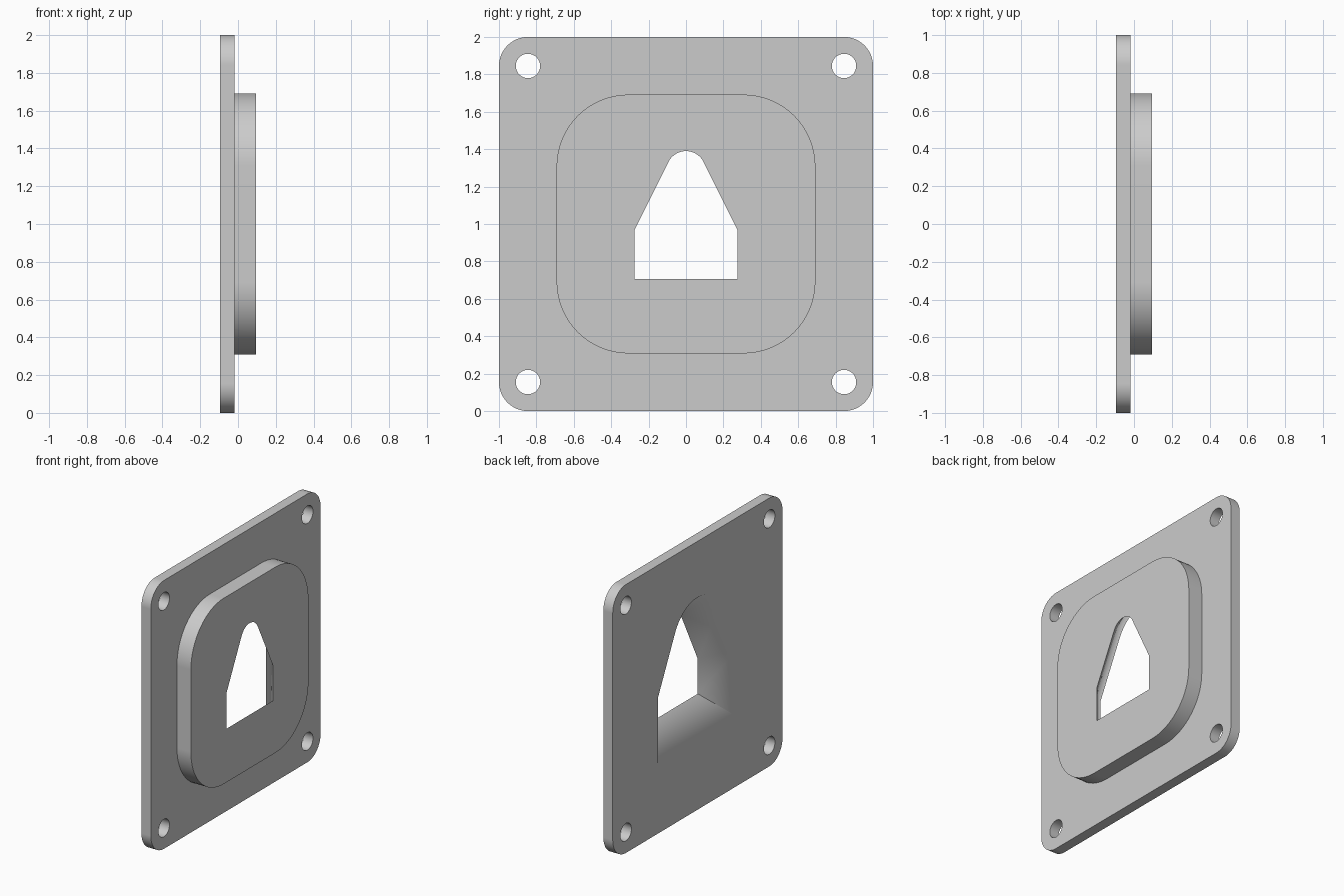
import bpy, bmesh
from math import radians, sin, cos

if "Cube" in bpy.data.objects:
    bpy.data.objects.remove(bpy.data.objects["Cube"])

BACK, STEP, FRONT = -0.096, -0.019, 0.096   # depth levels along x
CENTRE_Z = 1.0

grey = bpy.data.materials.new("plain grey")
grey.use_nodes = True
colour = (0.6, 0.6, 0.6, 1)
grey.diffuse_color = colour
grey.node_tree.nodes["Principled BSDF"].inputs["Base Color"].default_value = colour


def arc(y, z, r, start, end, steps):
    angles = [radians(start + (end - start) * i / steps) for i in range(steps + 1)]
    return [(y + r * cos(a), z + r * sin(a)) for a in angles]


def rounded_square(half, r):
    c = half - r
    points = []
    for i, (sy, sz) in enumerate([(1, 1), (-1, 1), (-1, -1), (1, -1)]):
        points += arc(sy * c, CENTRE_Z + sz * c, r, 90 * i, 90 * i + 90, 16)
    return points


def house(grow):
    """Pointed opening with a rounded tip, offset outwards by grow."""
    w, floor, shoulder = 0.275 + grow, 0.707 - grow, 0.968 + 0.233 * grow
    tip = arc(0, 1.285, 0.105 + grow, 26.3, 153.7, 24)
    return [(w, floor), (w, shoulder)] + tip + [(-w, shoulder), (-w, floor)]


def loft(name, x0, outline0, x1, outline1):
    """Solid between two matching outlines in planes across x."""
    bm = bmesh.new()
    a = [bm.verts.new((x0, y, z)) for y, z in outline0]
    b = [bm.verts.new((x1, y, z)) for y, z in outline1]
    bm.faces.new(a)
    bm.faces.new(b)
    for i in range(len(a)):
        j = (i + 1) % len(a)
        bm.faces.new((a[i], a[j], b[j], b[i]))
    bmesh.ops.recalc_face_normals(bm, faces=bm.faces)
    mesh = bpy.data.meshes.new(name)
    bm.to_mesh(mesh)
    bm.free()
    mesh.materials.append(grey)
    obj = bpy.data.objects.new(name, mesh)
    bpy.context.collection.objects.link(obj)
    return obj


def combine(target, tool, operation):
    bpy.context.view_layer.objects.active = target
    mod = target.modifiers.new(operation, "BOOLEAN")
    mod.operation, mod.solver, mod.object = operation, "EXACT", tool
    bpy.ops.object.modifier_apply(modifier=mod.name)
    bpy.data.objects.remove(tool)


# Square base plate with a raised rounded boss
plate_outline = rounded_square(1.0, 0.155)
boss_outline = rounded_square(0.692, 0.385)
plate = loft("mounting_plate", BACK, plate_outline, STEP, plate_outline)
boss = loft("raised_boss", STEP - 0.04, boss_outline, FRONT, boss_outline)
combine(plate, boss, "UNION")

# Opening that flares at 45 degrees towards the back
depth, extra = FRONT - BACK, 0.02
opening = loft("opening_cutter", BACK - extra, house(depth + extra),
               FRONT + extra, house(-extra))
combine(plate, opening, "DIFFERENCE")

# Corner screw holes
for sy in (-1, 1):
    for sz in (-1, 1):
        ring = arc(sy * 0.845, CENTRE_Z + sz * 0.845, 0.065, 0, 352.5, 47)
        combine(plate, loft("screw_hole_cutter", BACK - extra, ring, STEP + extra, ring),
                "DIFFERENCE")

# Smooth rounded walls, flat plate faces
bpy.ops.object.select_all(action="DESELECT")
plate.select_set(True)
bpy.context.view_layer.objects.active = plate
bpy.ops.object.shade_smooth_by_angle(angle=radians(50))
weighted = plate.modifiers.new("weighted_normals", "WEIGHTED_NORMAL")
weighted.keep_sharp = True
